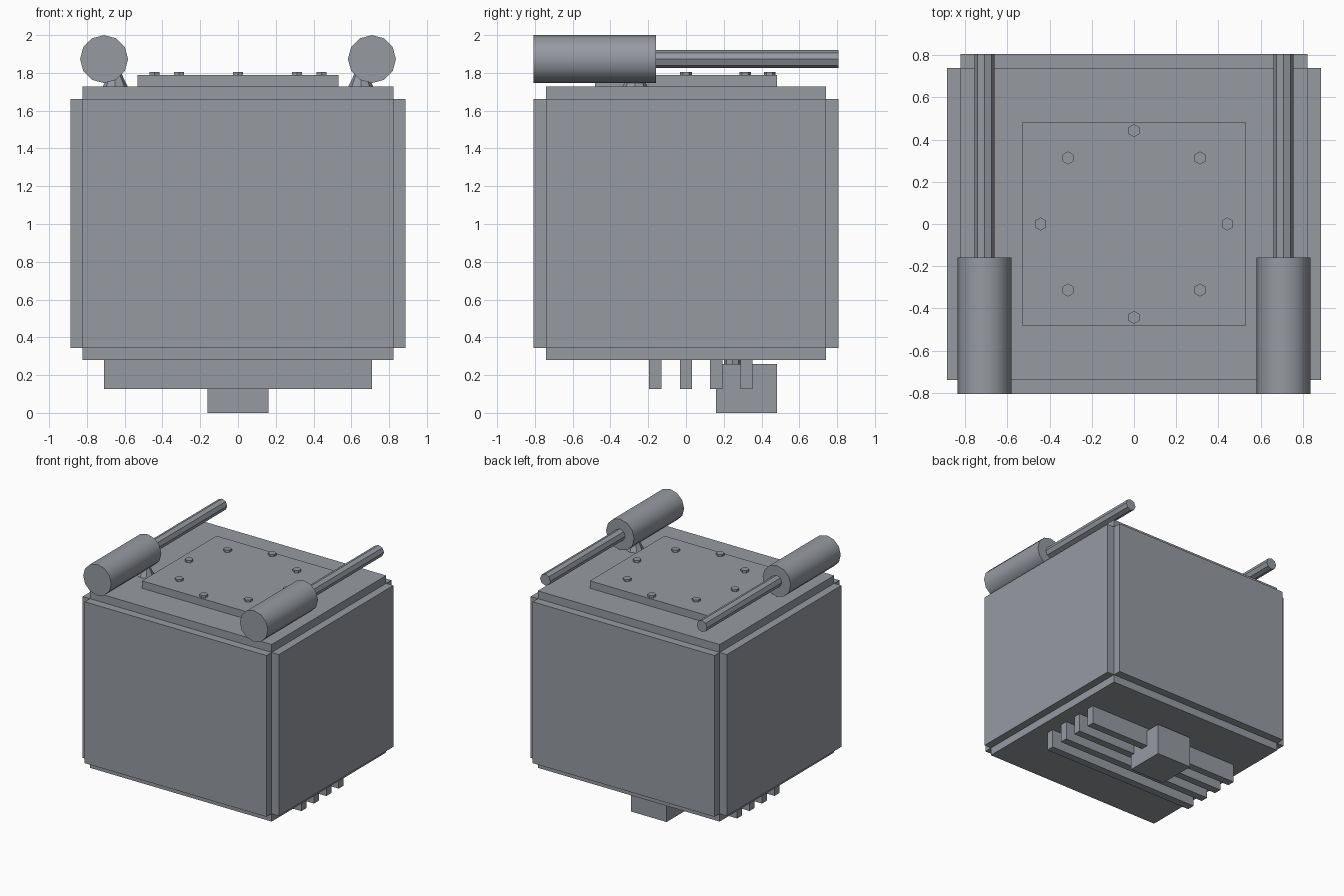
import bpy, math
from mathutils import Vector

if "Cube" in bpy.data.objects:
    bpy.data.objects.remove(bpy.data.objects["Cube"])

# Dark blue-grey metal used everywhere
metal = bpy.data.materials.new("dark_metal")
metal.diffuse_color = (.305, .325, .355, 1)
metal.use_nodes = True
metal.node_tree.nodes["Principled BSDF"].inputs["Base Color"].default_value = metal.diffuse_color


def box(name, x, y, z):
    """Box from (min, max) ranges on each axis."""
    lo, hi = Vector((x[0], y[0], z[0])), Vector((x[1], y[1], z[1]))
    bpy.ops.mesh.primitive_cube_add(size=1, location=(lo + hi) / 2)
    ob = bpy.context.object
    ob.name = name
    ob.scale = hi - lo
    bpy.ops.object.transform_apply(location=False, rotation=False, scale=True)
    ob.data.materials.append(metal)


def rod(name, a, b, radius, sides, smooth=False, tip=None):
    """Cylinder from point a to point b, tapering if a tip radius is given."""
    a, b = Vector(a), Vector(b)
    bpy.ops.mesh.primitive_cone_add(vertices=sides, radius1=radius, depth=(b - a).length,
                                    radius2=radius if tip is None else tip)
    ob = bpy.context.object
    ob.name = name
    ob.rotation_euler = (b - a).to_track_quat('Z', 'Y').to_euler()
    ob.location = (a + b) / 2
    if smooth:
        bpy.ops.object.shade_smooth_by_angle(angle=math.radians(35))
    ob.data.materials.append(metal)


# Main block with raised panels on the four sides
box("body_core", (-.823, .823), (-.74, .74), (.279, 1.727))
for s, side in ((-1, "left"), (1, "right")):
    box(side + "_panel", sorted((s * .82, s * .888)), (-.74, .74), (.343, 1.663))
for s, side in ((-1, "front"), (1, "back")):
    box(side + "_panel", (-.823, .823), sorted((s * .74, s * .807)), (.343, 1.663))

# Bolted top plate
box("top_plate", (-.532, .532), (-.482, .482), (1.72, 1.788))
for i in range(8):
    a = i * math.pi / 4
    x, y = .443 * math.cos(a), .443 * math.sin(a)
    rod("bolt", (x, y, 1.78), (x, y, 1.806), .031, 6)

# Twin barrels with long rods, each on a tapered mount
for s, side in ((-1, "left"), (1, "right")):
    x = s * .709
    rod(side + "_barrel", (x, -.807, 1.873), (x, -.16, 1.873), .127, 12, True)
    rod(side + "_barrel_rod", (x, -.2, 1.873), (x, .807, 1.873), .047, 8, True)
    rod(side + "_mount", (s * .65, -.27, 1.72), (s * .65, -.27, 1.84), .07, 8, tip=.012)

# Underside bars
for y in (-.163, 0, .16, .32):
    box("bottom_bar", (-.71, .71), (y - .032, y + .032), (.126, .285))

# Underside block hung on a short stem
box("bottom_block", (-.162, .162), (.158, .482), (0, .26))
rod("block_stem", (0, .245, .25), (0, .245, .29), .045, 8)
